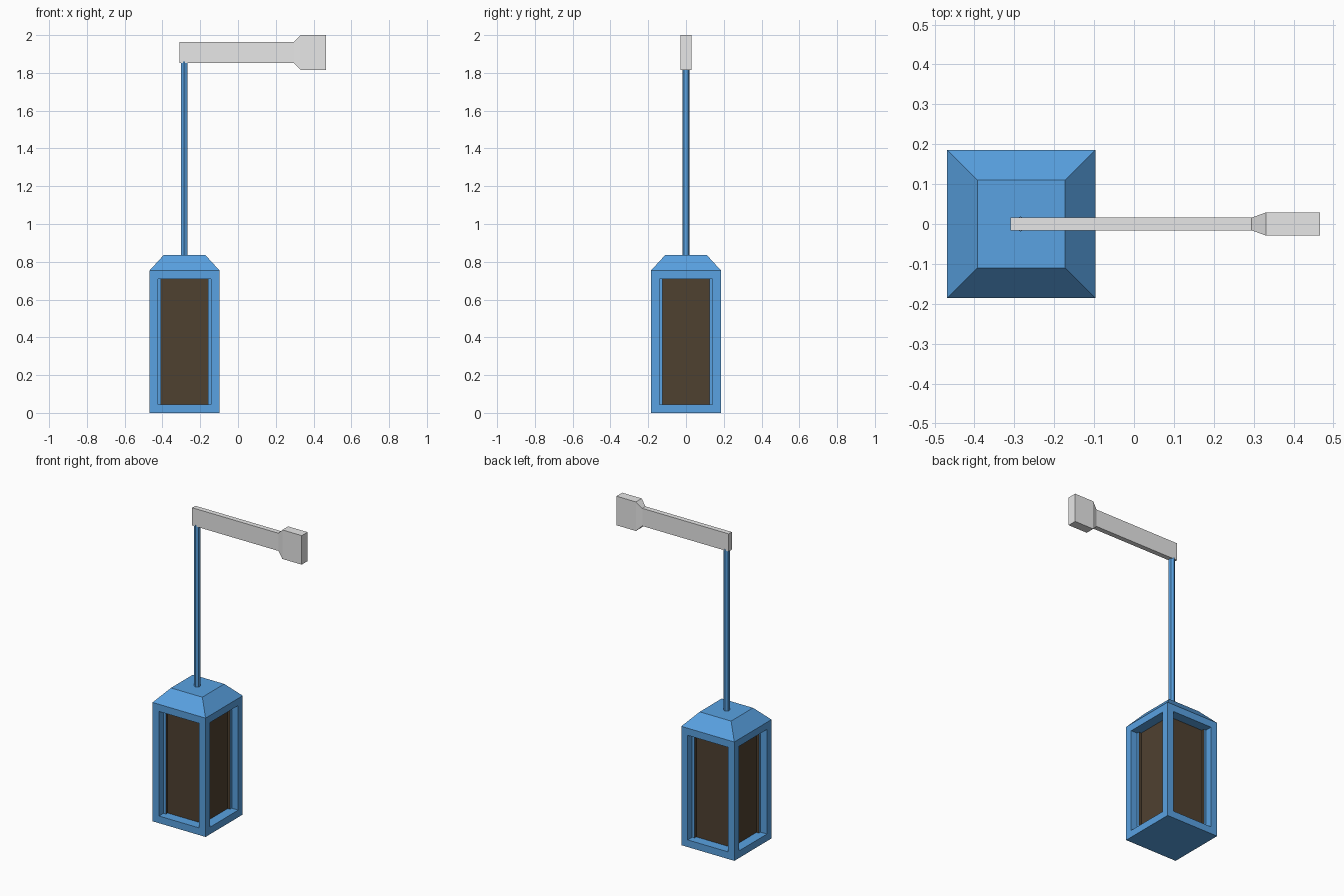
import bpy
import bmesh
from mathutils import Vector

if "Cube" in bpy.data.objects:
    bpy.data.objects.remove(bpy.data.objects["Cube"])

LAMP_X = -0.283


def make_material(name, color):
    mat = bpy.data.materials.new(name)
    mat.use_nodes = True
    mat.diffuse_color = (*color, 1)
    mat.node_tree.nodes["Principled BSDF"].inputs["Base Color"].default_value = (*color, 1)
    return mat


blue = make_material("blue metal", (0.10, 0.36, 0.76))
brown = make_material("dark brown glass", (0.078, 0.052, 0.03))
grey = make_material("light grey", (0.8, 0.8, 0.8))


def make_object(name, bm, materials):
    bmesh.ops.recalc_face_normals(bm, faces=bm.faces[:])
    mesh = bpy.data.meshes.new(name)
    bm.to_mesh(mesh)
    bm.free()
    for mat in materials:
        mesh.materials.append(mat)
    obj = bpy.data.objects.new(name, mesh)
    bpy.context.collection.objects.link(obj)
    return obj


def loft(bm, rings):
    """Skin a list of equal-length point rings and cap both ends."""
    loops = [[bm.verts.new(p) for p in ring] for ring in rings]
    for a, b in zip(loops, loops[1:]):
        for i in range(len(a)):
            j = (i + 1) % len(a)
            bm.faces.new((a[i], a[j], b[j], b[i]))
    bm.faces.new(loops[0])
    bm.faces.new(loops[-1])


CORNERS = ((-1, -1), (1, -1), (1, 1), (-1, 1))

# Lantern housing: square box with a bevelled roof
bm = bmesh.new()
loft(bm, [[(LAMP_X + u * half, v * half, z) for u, v in CORNERS]
          for half, z in ((0.186, 0), (0.186, 0.753), (0.11, 0.836))])
bmesh.ops.recalc_face_normals(bm, faces=bm.faces[:])

# Recessed window in each upright side
sides = [f for f in bm.faces if abs(f.normal.z) < 0.1]
for face in sides:
    inward = Vector(face.normal) * -0.062
    bmesh.ops.inset_region(bm, faces=[face], thickness=0.064)
    rim = face.verts[:]
    pane = bmesh.ops.extrude_discrete_faces(bm, faces=[face])["faces"][0]
    bmesh.ops.translate(bm, verts=pane.verts[:], vec=inward)
    pane.material_index = 1
make_object("lantern_housing", bm, [blue, brown])

# Hexagonal hanging rod
bm = bmesh.new()
bmesh.ops.create_cone(bm, cap_ends=True, segments=6, radius1=0.019, radius2=0.019, depth=1.03)
# Turn the corners towards front and back
if max(v.co.x for v in bm.verts) > max(v.co.y for v in bm.verts):
    for v in bm.verts:
        v.co.x, v.co.y = -v.co.y, v.co.x
bmesh.ops.translate(bm, verts=bm.verts[:], vec=(LAMP_X - 0.002, 0, 1.345))
make_object("hanging_rod", bm, [blue])

# Wall arm flaring into a thicker mounting block
bm = bmesh.new()
loft(bm, [[(x, u * half_y, 1.908 + v * half_z) for u, v in CORNERS]
          for x, half_y, half_z in ((-0.31, 0.016, 0.056), (0.295, 0.016, 0.056),
                                    (0.331, 0.029, 0.092), (0.467, 0.029, 0.092))])
make_object("wall_arm", bm, [grey])
